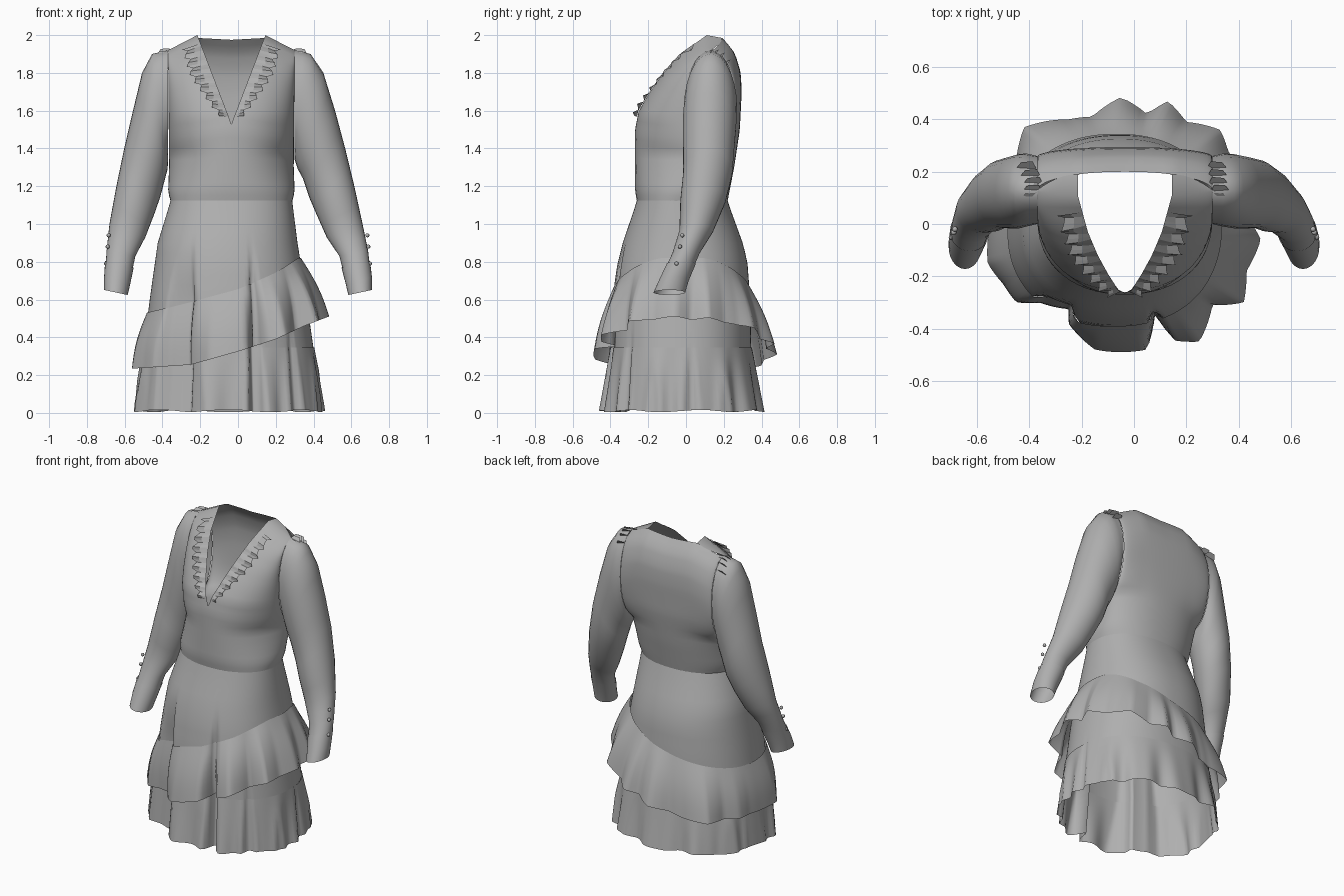
import bpy, bmesh, math, random
from mathutils import Vector

if "Cube" in bpy.data.objects:
    bpy.data.objects.remove(bpy.data.objects["Cube"])

random.seed(4)
fabric = bpy.data.materials.new("grey fabric")
fabric.diffuse_color = (0.43, 0.43, 0.43, 1)
fabric.use_nodes = True
fabric.node_tree.nodes["Principled BSDF"].inputs["Base Color"].default_value = fabric.diffuse_color
CX = -0.035  # the garment body hangs slightly left of centre


def lut(table, k):
    """Piecewise-linear lookup in ((key, value), ...) sorted by key."""
    if k <= table[0][0]:
        return table[0][1]
    for (a, va), (b, vb) in zip(table, table[1:]):
        if k <= b:
            return va + (vb - va) * (k - a) / (b - a)
    return table[-1][1]


def finish(name, bm, smooth=True):
    me = bpy.data.meshes.new(name)
    bm.to_mesh(me)
    bm.free()
    me.materials.append(fabric)
    for p in me.polygons:
        p.use_smooth = smooth
    ob = bpy.data.objects.new(name, me)
    bpy.context.collection.objects.link(ob)
    return ob


def sheet(name, strips, closed=False, smooth=True):
    """Cloth surface from one or more grids (lists of rows of points)."""
    bm = bmesh.new()
    for rows in strips:
        vs = [[bm.verts.new(p) for p in r] for r in rows]
        n = len(rows[0])
        for a, b in zip(vs, vs[1:]):
            for i in range(n if closed else n - 1):
                j = (i + 1) % n
                bm.faces.new((a[i], a[j], b[j], b[i]))
    bmesh.ops.remove_doubles(bm, verts=bm.verts, dist=0.0008)
    bmesh.ops.recalc_face_normals(bm, faces=bm.faces)
    return finish(name, bm, smooth)


# ---- bodice: front and back panels with V neck and armholes
HALF = ((1.12, .322), (1.17, .335), (1.3, .33), (1.92, .335))
FRONT = ((1.12, -.26), (1.18, -.27), (1.5, -.27), (1.6, -.25), (1.7, -.19),
         (1.8, -.12), (1.9, -.03), (2.0, .11))
BACK = ((1.12, .22), (1.3, .255), (1.5, .285), (1.7, .295), (1.8, .29),
        (1.9, .26), (1.975, .2))


def seam_y(z, side):
    if z < 1.38:
        return lut(((1.12, -.02), (1.38, .13)), z)
    return .13 + side * .13 * math.sqrt(max(0, 1 - ((z - 1.65) / .27) ** 2))


def profile(t, z):
    return max(0, 1 - t ** 2.22) ** lut(((1.12, .45), (1.4, .55)), z)


TS = [math.sin(i / 14 * math.pi / 2) for i in range(15)]


def neck_x(z):
    return max(0, (z - 1.53) / .47 * .18)


def front_pt(v, s, t):
    zi, zo = 1.12 + .88 * v, 1.12 + .80 * v
    xi, xo, ye = neck_x(zi), lut(HALF, zo), seam_y(zo, -1)
    return Vector((CX + s * (xi + (xo - xi) * t),
                   ye + (lut(FRONT, zi) - ye) * profile(t, zi),
                   zi + (zo - zi) * t))


def back_pt(v, s, t):
    zo = 1.12 + .80 * v
    xo, ye, zc = lut(HALF, zo), seam_y(zo, 1), 1.12 + .855 * v
    top = lut(((0, 1.975), (.54, 1.985), (1, 1.92)), t)
    return Vector((CX + s * xo * t, ye + (lut(BACK, zc) - ye) * profile(t, zc),
                   1.12 + (top - 1.12) * v))


N = 26
panels = []
for s in (-1, 1):
    f = [[front_pt(i / N, s, t) for t in TS] for i in range(N + 1)]
    f.append([(CX + s * (.18 + .155 * t), .19 - .06 * t ** 2, 1.985 - .065 * t)
              for t in TS])
    panels += [f, [[back_pt(i / N, s, t) for t in TS] for i in range(N + 1)]]
sheet("bodice", panels)

# ---- ruffle along the neckline, with a stepped outer edge
ruffles = []
for s in (-1, 1):
    rows = []
    for i in range(33):
        v = .51 + .44 * i / 32
        z = 1.12 + .88 * v
        w = lut(((1.56, .035), (1.65, .065), (1.8, .1), (1.95, .085)), z)
        w += (.014, .006, -.006, -.014)[i % 4]
        span = lut(HALF, z) - neck_x(z)
        lift = .017 + .011 * math.sin(i * 1.57)
        rows.append([front_pt(v, s, min(1, w * k / span)) +
                     Vector((0, -.003 - lift * k, .6 * lift * k)) for k in (0, .5, 1)])
    ruffles.append(rows)
sheet("neck_ruffle", ruffles, smooth=False)

# ---- sleeves: rings given by outer x,z / inner x,z / centre y / depth / shift
RINGS = ((.335, 1.92, .335, 1.38, .13, .13, 1), (.42, 1.90, .335, 1.34, .13, .14, 1),
         (.48, 1.80, .345, 1.29, .125, .142, .8), (.535, 1.6, .365, 1.24, .12, .137, .6),
         (.585, 1.4, .395, 1.14, .115, .13, .5), (.63, 1.2, .43, 1.05, .09, .12, .4),
         (.67, 1.0, .48, .93, .055, .09, .3), (.692, .86, .54, .83, 0, .072, .1),
         (.705, .72, .575, .68, -.065, .075, 0), (.705, .65, .588, .625, -.088, .08, 0))


def ring(r, s, grow=0):
    xo, zo, xi, zi, yc, b, sh = r
    a = Vector((xo - xi, 0, zo - zi)) / 2
    a += a.normalized() * grow
    mid = Vector(((xo + xi) / 2, yc, (zo + zi) / 2))
    pts = []
    for i in range(28):
        th = math.tau * i / 28
        p = mid + a * math.cos(th) + Vector((0, (b + grow) * math.sin(th), 0))
        pts.append((s * p.x + CX * sh, p.y, p.z))
    return pts


def blend(a, b, t):
    return tuple(p + (q - p) * t for p, q in zip(a, b))


for s, side in ((-1, "left"), (1, "right")):
    dense = [blend(a, b, t) for a, b in zip(RINGS[:-2], RINGS[1:-1]) for t in (0, .5)]
    sheet(side + "_sleeve", [[ring(r, s) for r in dense + [RINGS[-2]]]], closed=True)
    top = blend(RINGS[-3], RINGS[-2], .4)
    sheet(side + "_cuff", [[ring(r, s, .004) for r in (top, RINGS[-2], RINGS[-1])]],
          closed=True)

    # gathered pleats on the shoulder seam
    pleats = []
    for i in range(7):
        y = .03 + i * .03
        z = 1.65 + .27 * math.sqrt(max(0, 1 - ((y - .13) / .13) ** 2))
        j = random.uniform(-.015, .015)
        pleats.append([[(CX + s * (.325 + j), y, z - .005), (CX + s * (.34 + j), y + .03, z + .01)],
                       [(CX + s * (.40 + j), y + .006, z - .02), (CX + s * (.385 + j), y + .026, z + .008)]])
    sheet(side + "_shoulder_gathers", pleats, smooth=False)

    # cuff buttons
    bm = bmesh.new()
    for x, z in ((.685, .94), (.69, .88), (.698, .79)):
        res = bmesh.ops.create_uvsphere(bm, u_segments=8, v_segments=6, radius=.011)
        bmesh.ops.translate(bm, verts=res["verts"], vec=(s * x, -.02 - (.94 - z) * .2, z))
    finish(side + "_cuff_buttons", bm)

# ---- outline of the flounce hem seen from above; its folds run through the skirt
HEM = ((-.55, 0), (-.56, -.15), (-.5, -.23), (-.45, -.3), (-.36, -.3), (-.25, -.325),
       (-.25, -.38), (-.15, -.48), (.05, -.48), (.08, -.34), (.15, -.445), (.25, -.45),
       (.3, -.31), (.42, -.3), (.43, -.18), (.485, -.06), (.43, .03), (.465, .12),
       (.4, .2), (.36, .28), (.33, .36), (.2, .39), (.13, .47), (.05, .42), (-.05, .485),
       (-.16, .41), (-.25, .4), (-.42, .37), (-.45, .25), (-.52, .18), (-.53, .09))
polar = sorted((math.atan2(y, x + .04), math.hypot(x + .04, y)) for x, y in HEM)
polar = [(polar[-1][0] - math.tau, polar[-1][1])] + polar + \
        [(polar[0][0] + math.tau, polar[0][1])]

WIDE = ((.34, .45), (.6, .415), (.9, .37), (1.12, .322))
SF = ((.34, -.4), (.6, -.39), (.78, -.365), (.9, -.335), (1.12, -.26))
SB = ((.34, .345), (.6, .34), (.8, .325), (.9, .3), (1.12, .22))
MID = ((.34, -.05), (.9, -.055), (1.12, CX))
SEG = 168


def skirt_pt(th, z, grow=0, margin=.04):
    f, b, w = lut(SF, z), lut(SB, z), lut(WIDE, z)
    c, s = math.cos(th), math.sin(th)
    c, s = math.copysign(abs(c) ** .9, c), math.copysign(abs(s) ** .9, s)
    x = lut(MID, z) + (w + grow) * c + .04
    y = (f + b) / 2 + ((b - f) / 2 + grow) * s
    r = math.hypot(x, y)
    limit = min(r, lut(polar, math.atan2(y, x)) - margin)
    k = 1 + (limit / r - 1) * min(1, max(0, (.95 - z) / .35))
    return Vector((x * k - .04, y * k, z))


ANG = [math.tau * i / SEG for i in range(SEG)]
sheet("skirt", [[[skirt_pt(a, 1.125 - .785 * k / 14) for a in ANG] for k in range(15)]],
      closed=True)


# ---- gathered lower tier
def lower_pt(a, k):
    wave = math.sin(13 * a + .8 * math.sin(2 * a)) + .4 * math.sin(22 * a + 1)
    p = skirt_pt(a, .34, .004 + .052 * k + .018 * k * wave, .037 - .03 * k)
    p.z = .345 - .335 * k + .006 * k * math.sin(7 * a)
    return p


sheet("lower_tier", [[[lower_pt(a, k / 8) for a in ANG] for k in range(9)]], closed=True)

# ---- slanted flounce
TOPZ = ((-.5, .52), (-.2, .6), (0, .655), (.2, .74), (.34, .82))
HEMZ = ((-.55, .235), (-.25, .255), (0, .325), (.2, .39), (.35, .46), (.48, .51))


def flounce_column(a):
    x0 = skirt_pt(a, .65).x
    top = skirt_pt(a, lut(TOPZ, x0), .006, .034)
    ref = skirt_pt(a, .45)
    ang = math.atan2(ref.y, ref.x + .04)
    r = lut(polar, ang)
    hem = Vector((-.04 + r * math.cos(ang), r * math.sin(ang), 0))
    hem.z = lut(HEMZ, hem.x)
    return [top.lerp(hem, k / 8) + Vector((hem.x + .04, hem.y, 0)) *
            (.03 * math.sin(math.pi * k / 8)) for k in range(9)]


cols = [flounce_column(a) for a in ANG]
sheet("slanted_flounce", [[[c[k] for c in cols] for k in range(9)]], closed=True)
